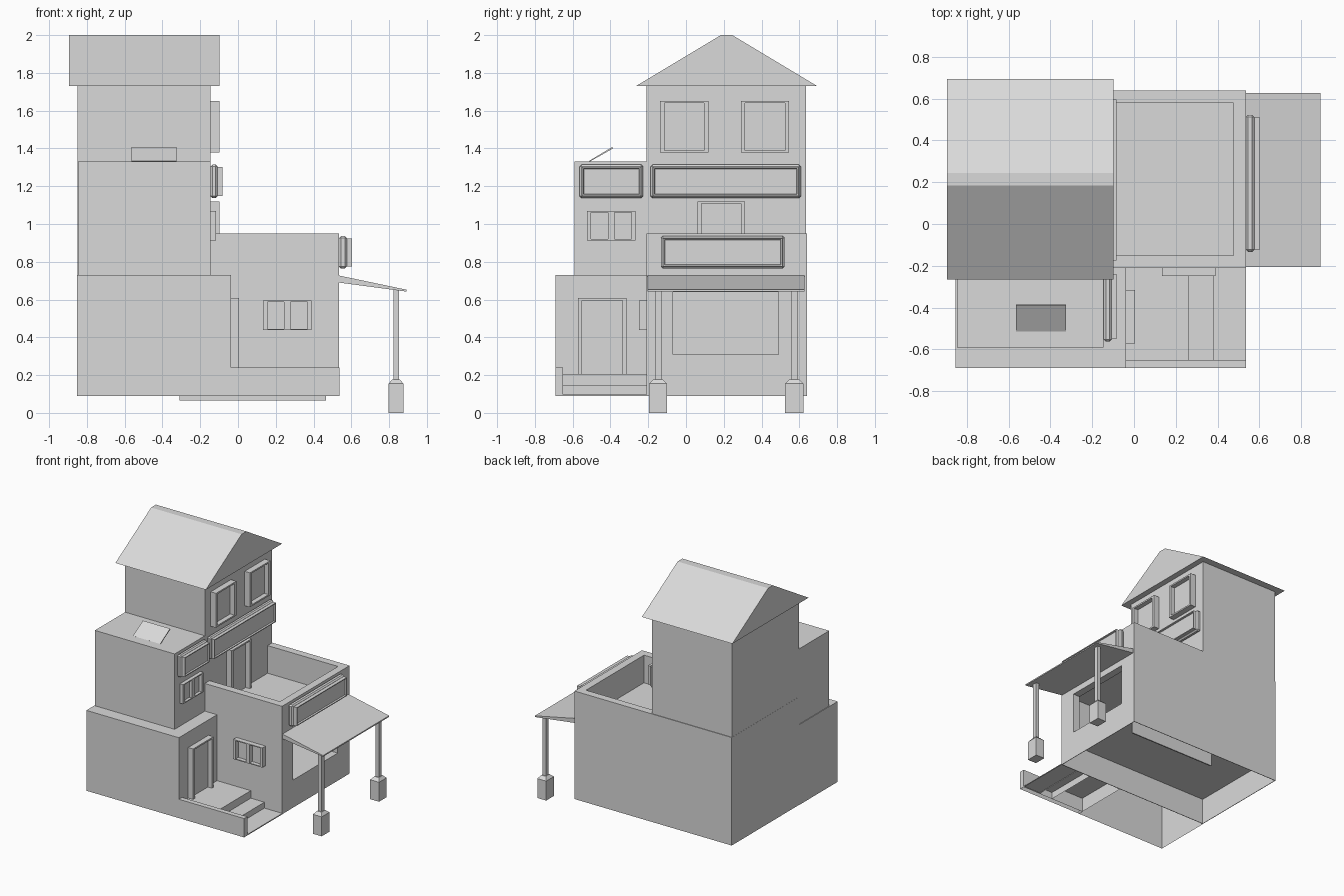
import bpy, bmesh
from mathutils import Vector

if "Cube" in bpy.data.objects:
    bpy.data.objects.remove(bpy.data.objects["Cube"])

plaster = bpy.data.materials.new("plain_grey")
plaster.use_nodes = True
GREY = (0.7, 0.7, 0.7, 1)
plaster.diffuse_color = GREY
plaster.node_tree.nodes["Principled BSDF"].inputs["Base Color"].default_value = GREY


def finish(name, bm):
    bmesh.ops.recalc_face_normals(bm, faces=bm.faces[:])
    mesh = bpy.data.meshes.new(name)
    bm.to_mesh(mesh)
    bm.free()
    mesh.materials.append(plaster)
    obj = bpy.data.objects.new(name, mesh)
    bpy.context.collection.objects.link(obj)


def add_box(bm, xs, ys, zs):
    for v in bmesh.ops.create_cube(bm, size=1)["verts"]:
        v.co = Vector([r[0] if c < 0 else r[1] for c, r in zip(v.co, (xs, ys, zs))])


def boxes(name, *parts):
    bm = bmesh.new()
    for part in parts:
        add_box(bm, *part)
    finish(name, bm)


def shell(name, xs, ys, zs):
    """Box left open underneath."""
    bm = bmesh.new()
    add_box(bm, xs, ys, zs)
    base = min(bm.faces, key=lambda f: f.calc_center_median().z)
    bmesh.ops.delete(bm, geom=[base], context="FACES_ONLY")
    finish(name, bm)


def extrude(name, profile, a, b):
    """Sweep a profile of (y, z) points along x, from a to b."""
    bm = bmesh.new()
    face = bm.faces.new([bm.verts.new((a, y, z)) for y, z in profile])
    for v in bmesh.ops.extrude_face_region(bm, geom=[face])["geom"]:
        if isinstance(v, bmesh.types.BMVert):
            v.co.x = b
    finish(name, bm)


def framed(name, wall, out, span, zs, axis=0, sill=0.012, top=0.012, mullion=0):
    """Raised frame with a recessed panel; wall and out are depths along the axis."""
    (s0, s1), (z0, z1) = span, zs
    rim = 0.022
    mid = (s0 + s1) / 2
    bars = [((s0, s0 + rim), zs, out), ((s1 - rim, s1), zs, out),
            (span, (z1 - top, z1), out), (span, zs, wall + (out - wall) * 0.2)]
    if sill:
        bars.append((span, (z0, z0 + sill), out))
    if mullion:
        bars.append(((mid - mullion / 2, mid + mullion / 2), zs, out))
    parts = []
    for s, z, depth in bars:
        d = tuple(sorted((wall, depth)))
        parts.append((d, s, z) if axis == 0 else (s, d, z))
    boxes(name, *parts)


def sign(name, wall, depth, ys, zs):
    """Bevelled sign box with a stepped face and a sunk panel, facing +x."""
    bm = bmesh.new()
    add_box(bm, (wall, wall + depth * 0.6), ys, zs)
    bmesh.ops.bevel(bm, geom=[e for e in bm.edges if all(v.co.x > wall for v in e.verts)
                    or e.calc_length() < depth], offset=0.01,
                    segments=1, affect="EDGES", profile=0.5)
    for thick, push in ((0.002, 0), (0.001, depth * 0.4), (0.01, 0), (0.004, -0.012)):
        face = max((f for f in bm.faces if f.normal.x > 0.9), key=lambda f: f.calc_area())
        bmesh.ops.inset_individual(bm, faces=[face], thickness=thick)
        for v in face.verts:
            v.co.x += push
        bm.normal_update()
    finish(name, bm)


# Ground storey with thin skirts, terrace parapet and a wide opening on the right
L, R, F, B, T = -0.851, 0.535, -0.21, 0.64, 0.06
SKIRT, WALL, THIN = (0.09, 0.31), (0.31, 0.95), 0.004
for name, zs, t in (("ground_skirt", SKIRT, THIN), ("ground_walls", WALL, T)):
    boxes(name,
          ((L, R), (B - t, B), zs),
          ((L, R), (F, F + t), zs),
          ((L, L + THIN), (F + t, B - t), zs))
boxes("right_skirt", ((R - THIN, R), (F + THIN, B - THIN), SKIRT))
boxes("right_wall",
      ((R - T, R), (F + T, -0.07), WALL),
      ((R - T, R), (0.49, B - T), WALL),
      ((R - T, R), (-0.07, 0.49), (0.64, 0.95)))
boxes("ground_floor_slab", ((L + THIN, R - THIN), (F + THIN, B - THIN), (0.30, 0.31)))
boxes("terrace_floor", ((L + THIN, R - T), (F + T, B - T), (0.66, 0.73)))
boxes("floor_joist", ((-0.31, 0.465), (0.525, 0.535), (0.065, 0.30)))

# Front annex and upper storeys
shell("front_annex", (-0.853, -0.038), (-0.69, F), (0.09, 0.73))
boxes("middle_annex", ((-0.848, -0.145), (-0.59, F), (0.73, 1.33)))
boxes("tower", ((-0.85, -0.145), (F, 0.635), (0.73, 1.73)))
extrude("gable_roof", [(-0.265, 1.73), (0.695, 1.73), (0.245, 2.0), (0.185, 2.0)],
        -0.895, -0.098)
extrude("roof_hatch", [(-0.515, 1.333), (-0.51, 1.33), (-0.386, 1.4), (-0.39, 1.408)],
        -0.565, -0.325)

# Entrance yard with a platform, one step and a low floor
shell("yard_wall", (-0.04, 0.537), (-0.69, -0.65), (0.09, 0.24))
shell("entrance_platform", (-0.038, 0.26), (-0.65, F), (0.09, 0.205))
shell("entrance_step", (0.26, 0.38), (-0.65, F), (0.09, 0.145))
shell("yard_floor", (0.38, 0.537), (-0.65, F), (0.09, 0.098))

# Doors and windows
framed("entrance_door", -0.038, 0.005, (-0.572, -0.315), (0.205, 0.607), sill=0)
framed("terrace_door", -0.145, -0.098, (0.06, 0.312), (0.73, 1.12), sill=0)
for i, y in enumerate((-0.137, 0.291)):
    framed(f"tower_window_{i + 1}", -0.145, -0.098, (y, y + 0.255), (1.378, 1.652))
framed("annex_window", -0.145, -0.116, (-0.524, -0.267), (0.913, 1.068),
       sill=0.007, top=0.007, mullion=0.034)
framed("side_window", F, -0.25, (0.133, 0.39), (0.438, 0.595), axis=1,
       sill=0.007, top=0.007, mullion=0.034)

# Signs
sign("tower_sign", -0.145, 0.062, (-0.187, 0.608), (1.137, 1.314))
sign("annex_sign", -0.145, 0.062, (-0.563, -0.227), (1.137, 1.314))
sign("porch_sign", R, 0.068, (-0.133, 0.522), (0.764, 0.936))

# Porch canopy with posts on tapered footings
bm = bmesh.new()
add_box(bm, (R, 0.893), (-0.205, 0.627), (0.69, 0.727))
for v in bm.verts:
    if v.co.x > R + 0.01:
        v.co.z = 0.652 if v.co.z > 0.7 else 0.642
finish("porch_canopy", bm)
for side, y in (("front", -0.148), ("rear", 0.573)):
    boxes(f"{side}_porch_post", ((0.822, 0.852), (y - 0.017, y + 0.017), (0.17, 0.66)))
    bm = bmesh.new()
    add_box(bm, (0.797, 0.875), (y - 0.048, y + 0.048), (0, 0.155))
    cap = max(bm.faces, key=lambda f: f.calc_center_median().z)
    top = bmesh.ops.extrude_face_region(bm, geom=[cap])["geom"]
    bmesh.ops.delete(bm, geom=[cap], context="FACES_ONLY")
    for v in top:
        if isinstance(v, bmesh.types.BMVert):
            v.co = Vector((0.837 + (v.co.x - 0.836) * 0.5, y + (v.co.y - y) * 0.5, 0.178))
    finish(f"{side}_porch_footing", bm)
